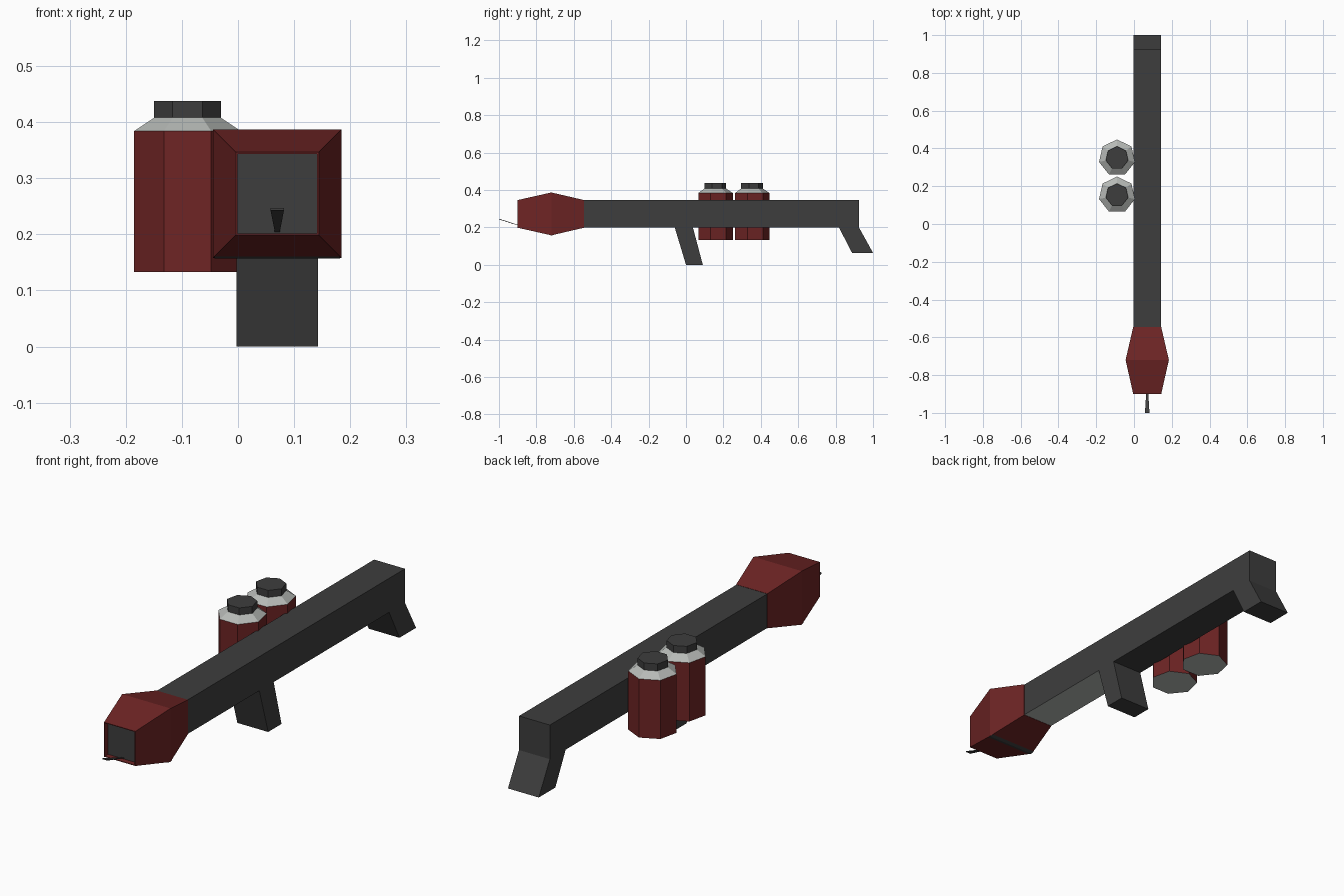
import bpy
import bmesh
from math import cos, sin, pi, radians

cube = bpy.data.objects.get("Cube")
if cube:
    bpy.data.objects.remove(cube, do_unlink=True)


def make_material(name, colour):
    mat = bpy.data.materials.new(name)
    mat.use_nodes = True
    mat.diffuse_color = (*colour, 1)
    mat.node_tree.nodes["Principled BSDF"].inputs["Base Color"].default_value = (*colour, 1)
    return mat


DARK, RED, LIGHT = range(3)
MATERIALS = [
    make_material("dark grey", (0.048, 0.048, 0.048)),
    make_material("deep red", (0.156, 0.018, 0.018)),
    make_material("light grey", (0.47, 0.49, 0.47)),
]


def finish(name, bm):
    bmesh.ops.recalc_face_normals(bm, faces=bm.faces)
    mesh = bpy.data.meshes.new(name)
    bm.to_mesh(mesh)
    bm.free()
    for mat in MATERIALS:
        mesh.materials.append(mat)
    obj = bpy.data.objects.new(name, mesh)
    bpy.context.collection.objects.link(obj)
    return obj


def loft(name, rings, colours, caps):
    """Join rings of points; colours has one entry per band, caps the two ends."""
    bm = bmesh.new()
    loops = [[bm.verts.new(p) for p in ring] for ring in rings]
    for a, b, colour in zip(loops, loops[1:], colours):
        for i in range(len(a)):
            j = (i + 1) % len(a)
            bm.faces.new((a[i], a[j], b[j], b[i])).material_index = colour
    for loop, colour in zip((loops[0], loops[-1]), caps):
        bm.faces.new(loop).material_index = colour
    return finish(name, bm)


AXIS_X, AXIS_Z = 0.07, 0.2725   # centre line of the barrel
HALF = 0.073                    # half the barrel width


def square(y, half):
    return [(AXIS_X + sx * half, y, AXIS_Z + sz * half)
            for sx, sz in ((-1, -1), (1, -1), (1, 1), (-1, 1))]


def extrude_side(name, profile, half=HALF):
    """Extrude a (y, z) side profile across the barrel width."""
    rings = [[(AXIS_X + s * half, y, z) for y, z in profile] for s in (-1, 1)]
    return loft(name, rings, [DARK], (DARK, DARK))


# Barrel with its grip and shoulder stock in one side profile
low, high = AXIS_Z - HALF, AXIS_Z + HALF
body = extrude_side("barrel_with_grips", [
    (-0.87, high), (-0.87, low), (-0.06, low), (0.0, 0), (0.09, 0), (0.037, low),
    (0.818, low), (0.888, 0.064), (1.0, 0.064), (0.925, low), (0.925, high)])

# Pale underside ahead of the grip
for face in body.data.polygons:
    if face.normal.z < -0.9 and face.center.z > 0.1 and face.center.y < -0.1:
        face.material_index = LIGHT

# Flared muzzle with a shallow recess at the front
rim = HALF + 0.001
loft("muzzle", [square(-0.545, rim), square(-0.72, 0.1145), square(-0.9, rim),
                square(-0.9, rim - 0.003), square(-0.878, rim - 0.003)],
     [RED] * 4, (RED, DARK))

# Dark band under the widest line of the muzzle
ridge = AXIS_Z - 0.1145
loft("muzzle_band",
     [[(AXIS_X + s * 0.112, y, z) for y, z in
       ((-0.735, ridge + 0.0025), (-0.72, ridge - 0.001),
        (-0.705, ridge + 0.0025), (-0.72, ridge + 0.004))] for s in (-1, 1)],
     [DARK], (DARK, DARK))

# Thin igniter blade, widening toward its tip
loft("igniter",
     [[(AXIS_X + sx * w, y, z + dz) for sx, dz in
       ((-1, -t), (1, -t), (1, t), (-1, t))]
      for w, y, z, t in ((0.004, -0.87, 0.203, 0.001), (0.012, -1.0, 0.245, 0.002))],
     [DARK], (DARK, DARK))


def heptagon(cx, cy, z, r):
    angles = [pi / 2 + i * 2 * pi / 7 for i in range(7)]
    return [(cx + r * cos(a), cy + r * sin(a), z) for a in angles]


# Two seven-sided fuel bottles beside the barrel
for label, y in (("front", 0.1535), ("rear", 0.35)):
    steps = ((0.133, 0.0975), (0.384, 0.0975), (0.408, 0.061), (0.438, 0.061))
    loft(label + "_fuel_bottle", [heptagon(-0.09, y, z, r) for z, r in steps],
         [RED, LIGHT, DARK], (LIGHT, DARK))
